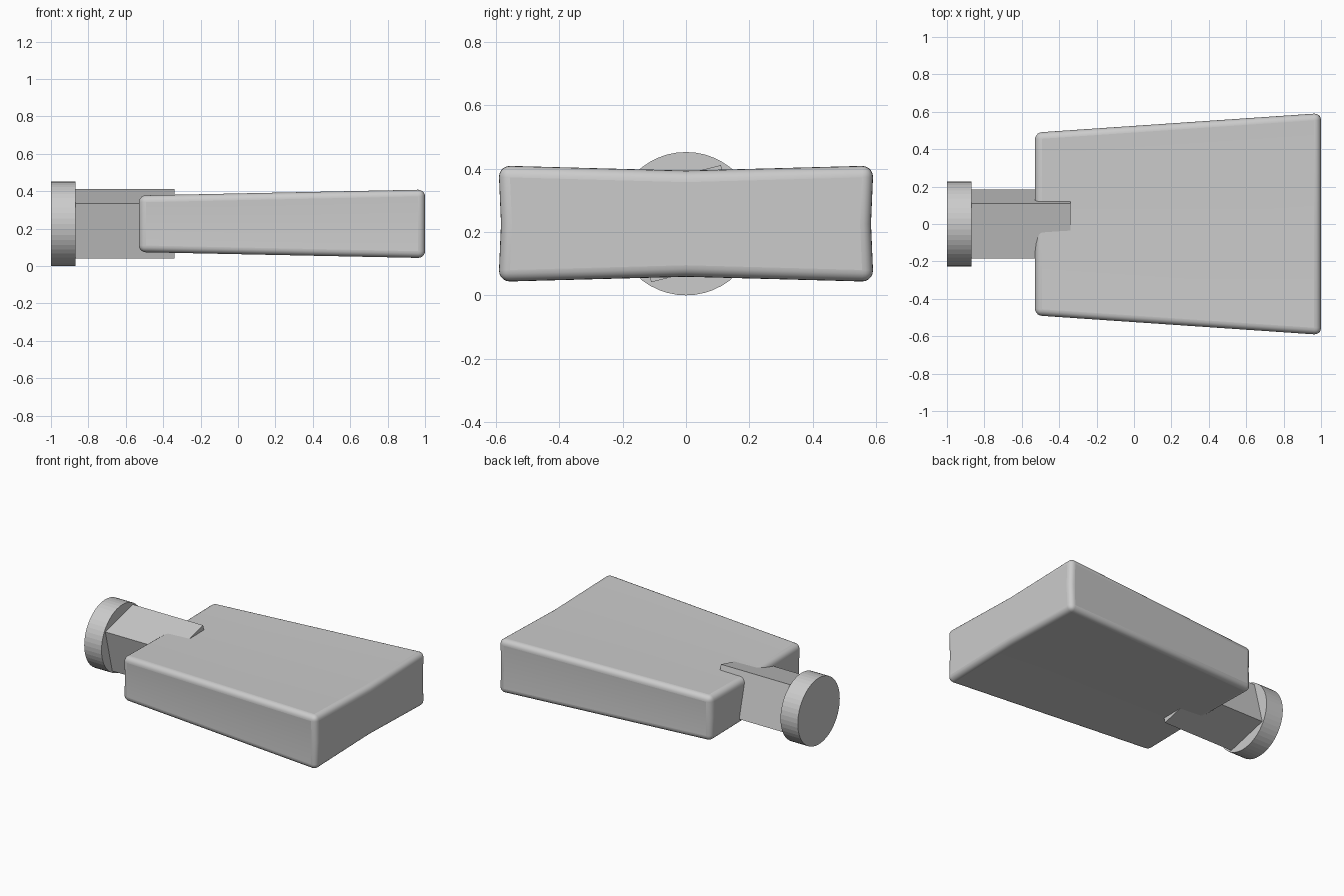
import bpy, bmesh, math

if "Cube" in bpy.data.objects:
    bpy.data.objects.remove(bpy.data.objects["Cube"])

CZ = 0.226  # height of the long axis

grey = bpy.data.materials.new("light_grey")
grey.diffuse_color = (0.6, 0.6, 0.6, 1)
grey.use_nodes = True
grey.node_tree.nodes["Principled BSDF"].inputs["Base Color"].default_value = grey.diffuse_color


def loft(name, rings):
    """Closed solid between matching (x, [(y, z), ...]) rings."""
    bm = bmesh.new()
    loops = [[bm.verts.new((x, y, CZ + z)) for y, z in pts] for x, pts in rings]
    for a, b in zip(loops, loops[1:]):
        for i in range(len(a)):
            j = (i + 1) % len(a)
            bm.faces.new((a[i], a[j], b[j], b[i]))
    bm.faces.new(loops[0])
    bm.faces.new(loops[-1])
    bmesh.ops.recalc_face_normals(bm, faces=bm.faces)
    me = bpy.data.meshes.new(name)
    bm.to_mesh(me)
    bm.free()
    me.materials.append(grey)
    ob = bpy.data.objects.new(name, me)
    bpy.context.collection.objects.link(ob)
    return ob


def add_bevel(ob, width, segments):
    m = ob.modifiers.new("rounding", "BEVEL")
    m.width = width
    m.segments = segments
    m.limit_method = "ANGLE"
    m.angle_limit = math.radians(40)


def smooth(ob, angle):
    bpy.ops.object.select_all(action="DESELECT")
    ob.select_set(True)
    bpy.context.view_layer.objects.active = ob
    bpy.ops.object.shade_smooth_by_angle(angle=math.radians(angle))


def waisted(w, h, dw, dh):
    """Rectangle whose four sides dip slightly at the middle."""
    return [(-w, -h), (0, -h + dh), (w, -h), (w - dw, 0),
            (w, h), (0, h - dh), (-w, h), (-w + dw, 0)]


# Head: flared block with slightly hollow faces and rounded edges
head = loft("head", [(-0.53, waisted(0.49, 0.152, 0.006, 0.008)),
                     (1.0, waisted(0.594, 0.184, 0.008, 0.016))])
add_bevel(head, 0.037, 5)
smooth(head, 35)

# Shaft: square bar turned about the long axis
a0 = math.atan2(0.185, 0.11)
square = [(0.215 * math.cos(a0 + k * math.pi / 2),
           0.215 * math.sin(a0 + k * math.pi / 2)) for k in range(4)]
loft("shaft", [(-0.89, square), (-0.34, square)])

# End cap: round disc
circle = [(0.226 * math.cos(k * math.tau / 48),
           0.226 * math.sin(k * math.tau / 48)) for k in range(48)]
loft("end_cap", [(-1.0, circle), (-0.87, circle)])
